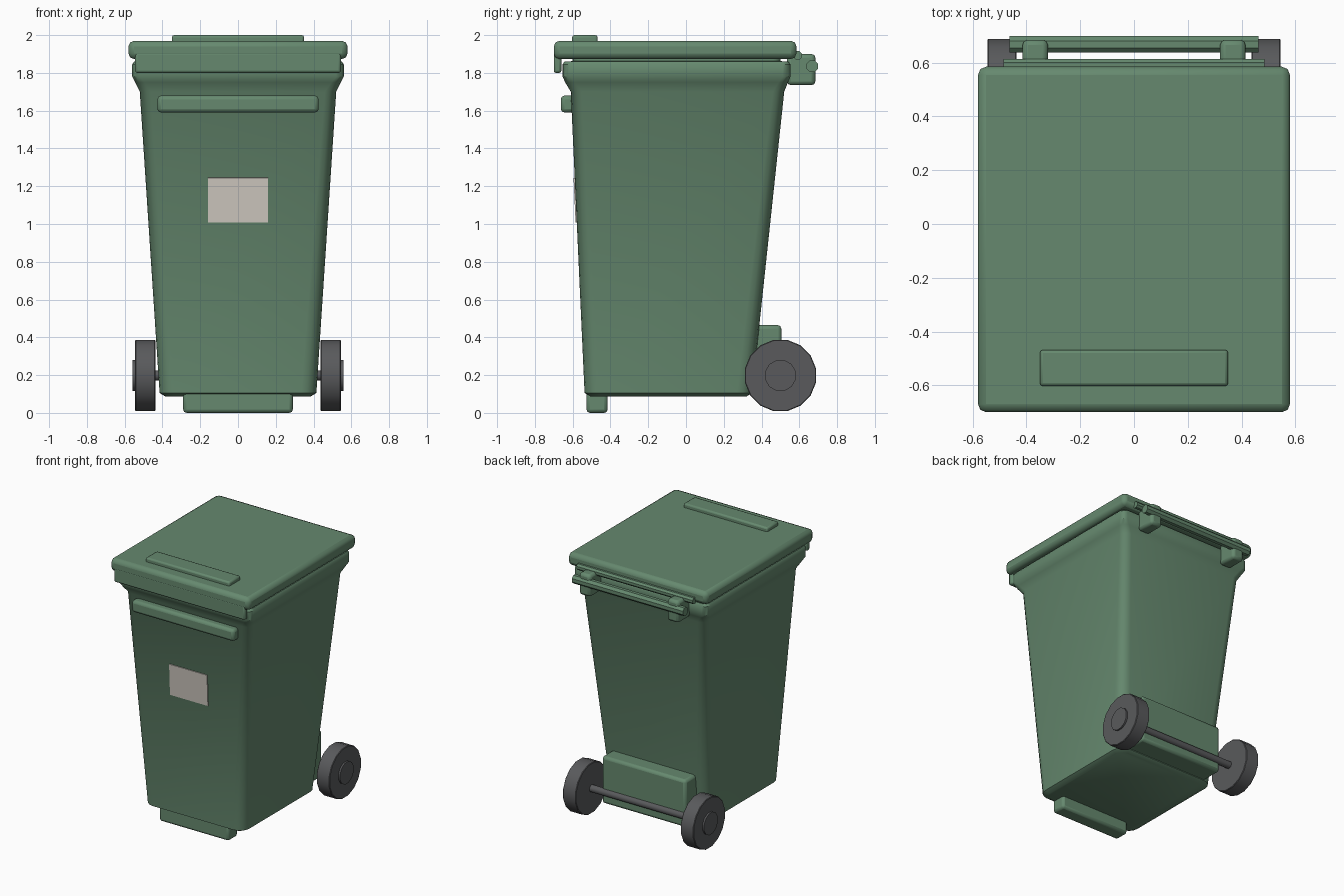
import bpy, bmesh, math

if "Cube" in bpy.data.objects:
    bpy.data.objects.remove(bpy.data.objects["Cube"])


def material(name, rgb):
    m = bpy.data.materials.new(name)
    m.diffuse_color = (*rgb, 1)
    m.use_nodes = True
    m.node_tree.nodes["Principled BSDF"].inputs["Base Color"].default_value = m.diffuse_color
    return m


GREEN = material("bin green", (0.132, 0.25, 0.158))
RUBBER = material("wheel grey", (0.1, 0.102, 0.107))
PAPER = material("label cream", (0.61, 0.57, 0.52))


def finish(bm, name, mat, bevel=0, segments=2):
    bmesh.ops.recalc_face_normals(bm, faces=bm.faces)
    me = bpy.data.meshes.new(name)
    bm.to_mesh(me)
    bm.free()
    me.materials.append(mat)
    ob = bpy.data.objects.new(name, me)
    bpy.context.collection.objects.link(ob)
    bpy.ops.object.select_all(action='DESELECT')
    ob.select_set(True)
    bpy.context.view_layer.objects.active = ob
    bpy.ops.object.shade_smooth_by_angle(angle=math.radians(35))
    if bevel:
        b = ob.modifiers.new("soft edges", 'BEVEL')
        b.width, b.segments = bevel, segments
        b.limit_method = 'ANGLE'
    return ob


def box(name, x, y, z, mat=GREEN, bevel=0.015, segments=2):
    """Bevelled box from (min, max) ranges."""
    bm = bmesh.new()
    bmesh.ops.create_cube(bm, size=1)
    for v in bm.verts:
        for i, (lo, hi) in enumerate((x, y, z)):
            v.co[i] = lo if v.co[i] < 0 else hi
    return finish(bm, name, mat, bevel, segments)


def rod(name, x0, x1, y, z, r, sides, mat, bevel=0):
    """Cylinder lying along x, built from two rings."""
    bm = bmesh.new()
    rings = []
    for x in (x0, x1):
        rings.append([bm.verts.new((x, y + r * math.cos(a), z + r * math.sin(a)))
                      for a in (math.tau * (i + 0.5) / sides for i in range(sides))])
    for i in range(sides):
        j = (i + 1) % sides
        bm.faces.new((rings[0][i], rings[0][j], rings[1][j], rings[1][i]))
    bm.faces.new(rings[0])
    bm.faces.new(rings[1])
    return finish(bm, name, mat, bevel, 1)


# Tapered body with flared rim: half width, front y, back y, z, corner radius
SECTIONS = [(0.385, -0.505, 0.32, 0.087, 0.06),
            (0.415, -0.537, 0.35, 0.105, 0.08),
            (0.52, -0.61, 0.52, 1.70, 0.06),
            (0.545, -0.64, 0.54, 1.75, 0.05),
            (0.56, -0.653, 0.553, 1.78, 0.04),
            (0.56, -0.653, 0.553, 1.845, 0.04),
            (0.55, -0.643, 0.543, 1.86, 0.04),
            (0.51, -0.60, 0.50, 1.862, 0.04),
            (0.51, -0.60, 0.50, 1.88, 0.04)]
bm = bmesh.new()
loops = []
for hw, y0, y1, z, r in SECTIONS:
    loop = []
    corners = ((hw - r, y1 - r), (r - hw, y1 - r), (r - hw, y0 + r), (hw - r, y0 + r))
    for q, (cx, cy) in enumerate(corners):
        for k in range(5):
            a = math.pi / 2 * (q + k / 4)
            loop.append(bm.verts.new((cx + r * math.cos(a), cy + r * math.sin(a), z)))
    loops.append(loop)
for a, b in zip(loops, loops[1:]):
    for i in range(len(a)):
        j = (i + 1) % len(a)
        bm.faces.new((a[i], a[j], b[j], b[i]))
bm.faces.new(loops[0])
bm.faces.new(loops[-1])
finish(bm, "body", GREEN)

# Lid with front lip and raised grip
box("lid", (-0.58, 0.58), (-0.70, 0.585), (1.873, 1.97), bevel=0.03)
box("lid_lip", (-0.545, 0.545), (-0.70, -0.66), (1.80, 1.91), bevel=0.012)
box("lid_grip", (-0.35, 0.35), (-0.603, -0.468), (1.95, 2.0), bevel=0.012)

# Front handle bar, foot and label
box("front_handle", (-0.427, 0.427), (-0.663, -0.59), (1.59, 1.68), bevel=0.02)
box("front_foot", (-0.29, 0.29), (-0.527, -0.415), (0.0, 0.13), bevel=0.018)
label = box("label", (-0.158, 0.158), (-0.005, 0.004), (-0.118, 0.118), PAPER, 0)
label.location = (0, -0.585, 1.127)
label.rotation_euler.x = math.atan(0.073 / 1.6)

# Rear hinge: two bars and a pair of brackets
rod("push_bar", -0.463, 0.463, 0.668, 1.835, 0.033, 8, GREEN)
rod("hinge_pin", -0.485, 0.485, 0.591, 1.893, 0.025, 8, GREEN)
for s, side in ((-1, "left"), (1, "right")):
    x = sorted((s * 0.32, s * 0.415))
    box("hinge_bracket_" + side, x, (0.535, 0.685), (1.735, 1.90), bevel=0.02)

# Axle housing, axle and wheels
box("axle_housing", (-0.35, 0.35), (0.28, 0.505), (0.11, 0.465), bevel=0.02)
rod("axle", -0.5, 0.5, 0.50, 0.198, 0.027, 12, RUBBER)
for s, side in ((-1, "left"), (1, "right")):
    rod("wheel_" + side, s * 0.437, s * 0.545, 0.50, 0.198, 0.192, 16, RUBBER, 0.004)
    rod("wheel_hub_" + side, s * 0.53, s * 0.558, 0.50, 0.198, 0.084, 12, RUBBER)
